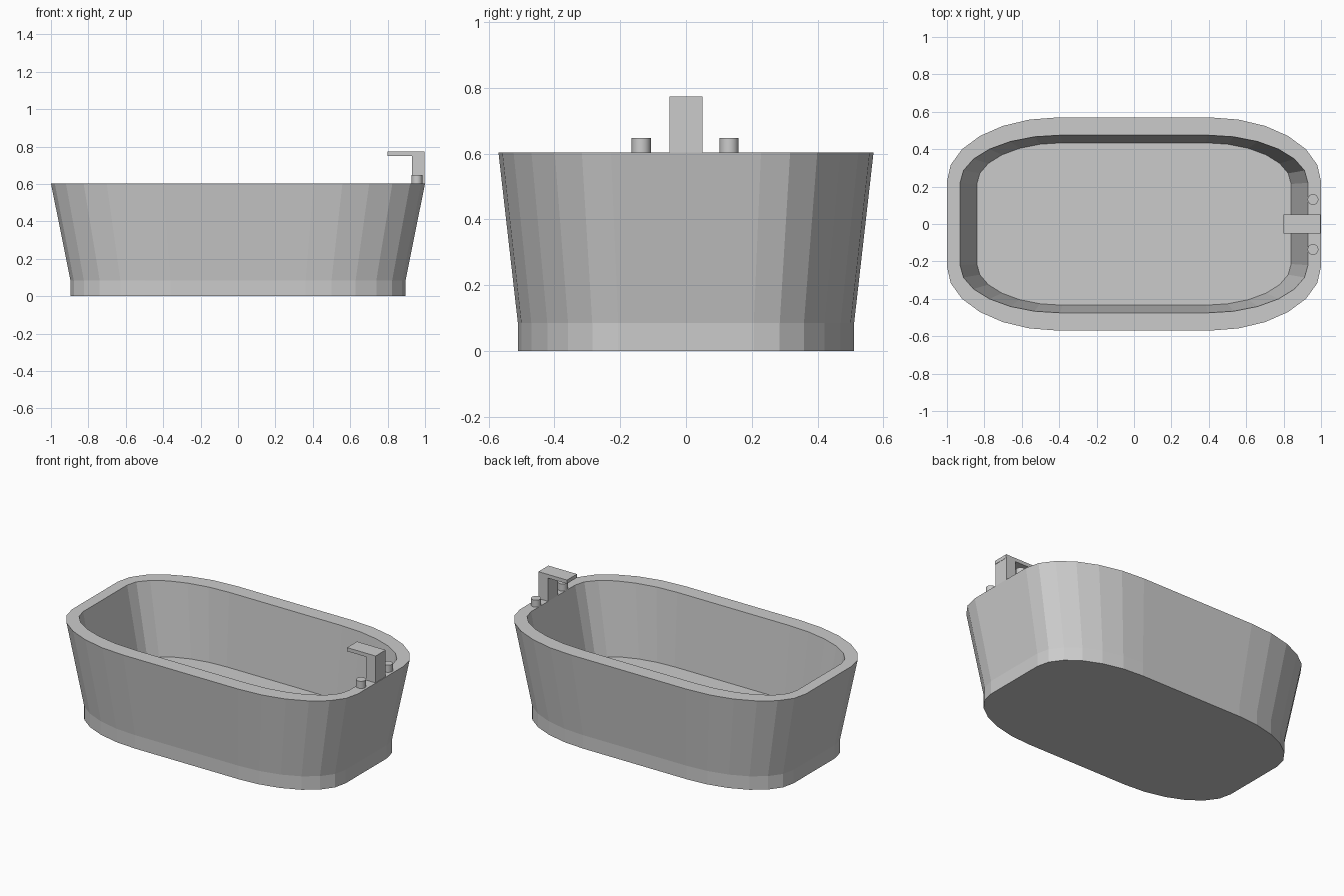
import bpy, bmesh
from math import sin, cos, pi

if "Cube" in bpy.data.objects:
    bpy.data.objects.remove(bpy.data.objects["Cube"])


def ring(hx, hy, fx, fy, z, n=6):
    """Rounded outline: half sizes hx, hy; straight edges end at fx, fy."""
    pts = []
    for q, (sx, sy) in enumerate([(1, 1), (-1, 1), (-1, -1), (1, -1)]):
        for i in range(n + 1):
            a = (q + i / n) * pi / 2
            pts.append((sx * fx + (hx - fx) * cos(a),
                        sy * fy + (hy - fy) * sin(a), z))
    return pts


def finish(bm, name):
    bmesh.ops.recalc_face_normals(bm, faces=bm.faces)
    mesh = bpy.data.meshes.new(name)
    bm.to_mesh(mesh)
    bm.free()
    obj = bpy.data.objects.new(name, mesh)
    bpy.context.collection.objects.link(obj)
    return obj


def loft(name, rings):
    bm = bmesh.new()
    loops = [[bm.verts.new(p) for p in r] for r in rings]
    for a, b in zip(loops, loops[1:]):
        for i in range(len(a)):
            j = (i + 1) % len(a)
            bm.faces.new((a[i], a[j], b[j], b[i]))
    bm.faces.new(loops[0][::-1])
    bm.faces.new(loops[-1])
    return finish(bm, name)


def box(name, lo, hi):
    bm = bmesh.new()
    bmesh.ops.create_cube(bm, size=1)
    for v in bm.verts:
        v.co = [(l + h) / 2 + c * (h - l) for c, l, h in zip(v.co, lo, hi)]
    return finish(bm, name)


# Tub: underside, plinth, flared wall, rim, inner wall, floor
H = 0.603
loft("tub", [
    ring(0.896, 0.511, 0.362, 0.206, 0),
    ring(0.896, 0.511, 0.362, 0.206, 0.085),
    ring(1.0, 0.57, 0.404, 0.228, H),
    ring(0.93, 0.475, 0.394, 0.22, H),
    ring(0.84, 0.434, 0.384, 0.214, 0.15),
])

# Faucet post and flat spout
box("faucet_post", (0.93, -0.05, H), (0.996, 0.05, 0.752))
box("faucet_spout", (0.798, -0.05, 0.75), (0.998, 0.05, 0.773))

# Tap knobs either side
for y, name in ((-0.136, "tap_knob_front"), (0.131, "tap_knob_back")):
    bpy.ops.mesh.primitive_cylinder_add(
        vertices=16, radius=0.029, depth=0.046,
        location=(0.957, y, 0.625))
    knob = bpy.context.object
    knob.name = name
    bpy.ops.object.shade_smooth_by_angle()
